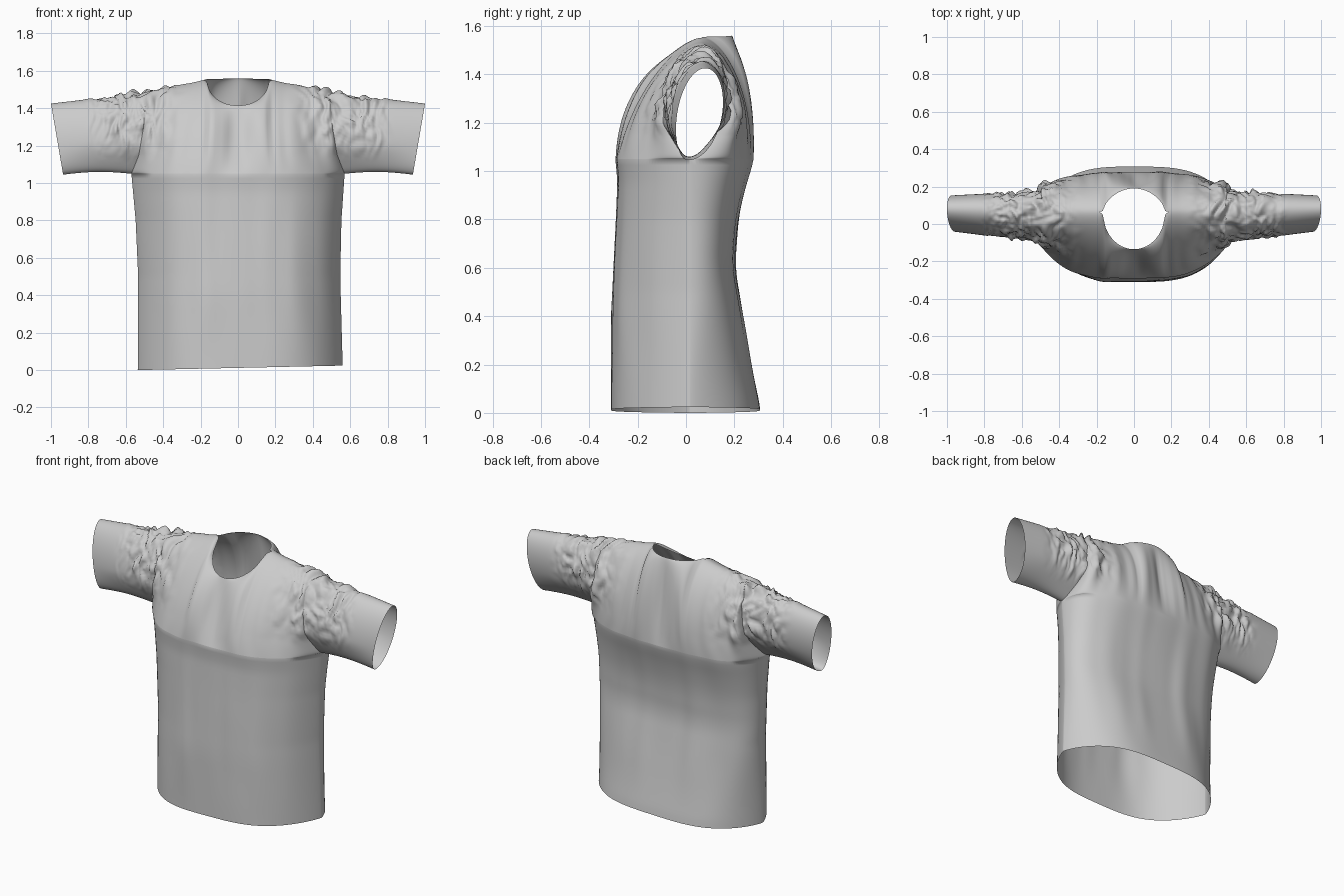
import bpy
import bmesh
import math
from mathutils import Vector, noise

if "Cube" in bpy.data.objects:
    bpy.data.objects.remove(bpy.data.objects["Cube"], do_unlink=True)

cloth = bpy.data.materials.new("grey cloth")
cloth.use_nodes = True
cloth.diffuse_color = (0.6, 0.6, 0.6, 1)
cloth.node_tree.nodes["Principled BSDF"].inputs["Base Color"].default_value = (0.6, 0.6, 0.6, 1)

HALF_COLS, LOW_ROWS, HIGH_ROWS, SLEEVE_RINGS = 45, 40, 40, 64
ARMPIT, SHOULDER, NECK = 1.05, 1.49, 0.168
SIDE_Y, RIDGE_Y = 0.015, 0.065

# Profiles by height: half width, and depth of front and back
WIDTH = [(0, .548), (.5, .54), (.8, .55), (1.05, .57), (1.15, .53), (1.3, .505), (1.49, .49)]
FRONT = [(0, -.31), (.4, -.31), (.8, -.29), (1.0, -.282), (1.05, -.297)]
BACK = [(0, .312), (.2, .27), (.4, .232), (.6, .198), (.8, .215), (.95, .25), (1.05, .285)]
# Shoulder line height by distance from the centre
RIDGE = [(0, 1.56), (.168, 1.555), (.25, 1.535), (.32, 1.525), (.4, 1.51), (.49, 1.49)]


def lookup(table, t):
    for (a, p), (b, q) in zip(table, table[1:]):
        if t <= b:
            return p + (q - p) * max(0, (t - a) / (b - a))
    return table[-1][1]


def soft_lookup(table, t):
    return sum(lookup(table, t + k * .02) for k in range(-3, 4)) / 7


def smooth(a, b, t):
    t = min(1, max(0, (t - a) / (b - a)))
    return t * t * (3 - 2 * t)


def crumple(p):
    """Sharp creases gathered around the shoulder and upper sleeve."""
    ax = abs(p.x)
    weight = smooth(.25, .52, ax) * (1 - smooth(.68, .84, ax)) * smooth(1.1, 1.32, p.z)
    if weight <= 0:
        return p
    out = Vector((0, p.y - .045, p.z - 1.27)).normalized()
    warp = p + noise.noise_vector(p * 7) * .07
    fold = abs(noise.noise(Vector((warp.x * 17, warp.y * 10, warp.z * 10))))
    fine = abs(noise.noise(warp * 28))
    return p + out * weight * (.05 * fold + .02 * fine - .019)


def hole_depth(phi, v):
    """Half depth of the armhole, an egg narrowing to the armpit."""
    return .135 * math.sin(phi) * (.6 + .4 * smooth(0, .4, v))


def armhole(phi, side):
    """Point on the seam shared by body and sleeve; phi runs from armpit to shoulder."""
    v = (1 - math.cos(phi)) / 2
    z = ARMPIT + (SHOULDER - ARMPIT) * v
    y = SIDE_Y + (RIDGE_Y - SIDE_Y) * v + hole_depth(phi, v)
    return Vector((side * lookup(WIDTH, z), y, z))


def low_point(u, t, table, sign):
    """Body below the armpits: a flattened tube, fuller behind, pinched at the side seams."""
    z = ARMPIT * t + (.012 + .012 * u) * (1 - t)
    power = .85 if sign < 0 else .75 - .3 * smooth(0, .6, z)
    bow = max(0, 1 - abs(u) ** 3.3) ** power
    y = SIDE_Y + (soft_lookup(table, z) - SIDE_Y) * bow
    fold = noise.noise(Vector((u * 4, sign * 3, z * 1.5)))
    y += .012 * fold * bow * smooth(0, .4, t) * smooth(0, .3, abs(u))
    return Vector((u * lookup(WIDTH, z) + .012 * (1 - t), y, z))


def high_point(u, phi, table, sign):
    """Chest and back, rising to the rounded shoulder line and neck opening."""
    v = max(0, min(1, (1 - math.cos(phi)) / 2))
    xt = abs(u) * .49
    top_z, top_y = lookup(RIDGE, xt), RIDGE_Y
    opening = math.sqrt(max(0, 1 - (xt / NECK) ** 2))
    if sign < 0:
        top_z -= .145 * opening
        top_y -= .2 * opening
    else:
        top_y += .125 * opening ** 1.3
    base = low_point(u, 1, table, sign)
    z = ARMPIT + (top_z - ARMPIT) * v
    x = u * lookup(WIDTH, ARMPIT + (SHOULDER - ARMPIT) * v)
    # full swell near the shoulder, turning into the armhole at the edge
    edge = smooth(.8, 1, abs(u))
    swell = (.085 if sign < 0 else .07) * smooth(0, .36, abs(u)) + (.01 if sign > 0 else 0)
    swell = swell * 2.6 * v * math.sqrt(1 - v) * (1 - edge) + hole_depth(phi, v) * edge
    y = base.y + (top_y - base.y) * v + sign * swell
    # soft pulls running down from the collar
    pull = noise.noise(Vector((u * 9, sign * 3, z * 1.2)))
    y += .05 * pull * v * (1 - v) * (1 - smooth(.6, .95, abs(u)))
    # centre seam behind
    if sign > 0:
        y -= .03 * math.exp(-(u / .03) ** 2) * v * (1 - v)
    return Vector((x, y, z))


def add_grid(bm, rows):
    verts = [[bm.verts.new(crumple(p)) for p in row] for row in rows]
    for a, b in zip(verts, verts[1:]):
        for i in range(len(a) - 1):
            bm.faces.new((a[i], a[i + 1], b[i + 1], b[i]))


def finish(bm, name):
    bmesh.ops.remove_doubles(bm, verts=bm.verts, dist=.0004)
    bmesh.ops.recalc_face_normals(bm, faces=bm.faces)
    mesh = bpy.data.meshes.new(name)
    bm.to_mesh(mesh)
    bm.free()
    mesh.materials.append(cloth)
    mesh.shade_smooth()
    obj = bpy.data.objects.new(name, mesh)
    bpy.context.collection.objects.link(obj)


# Body: front and back panels joined at the side and shoulder seams
bm = bmesh.new()
columns = [math.sin(math.pi / 2 * k / HALF_COLS) for k in range(-HALF_COLS, HALF_COLS + 1)]
angles = [math.pi * k / HIGH_ROWS for k in range(HIGH_ROWS + 1)]
for table, sign in ((FRONT, -1), (BACK, 1)):
    rows = [[low_point(u, r / LOW_ROWS, table, sign) for u in columns] for r in range(LOW_ROWS)]
    rows += [[high_point(u, phi, table, sign) for u in columns] for phi in angles]
    add_grid(bm, rows)
finish(bm, "shirt_body")

# Sleeves: tubes from the armhole to a slanted open cuff
for side, name in ((1, "left_sleeve"), (-1, "right_sleeve")):
    bm = bmesh.new()
    rows = []
    for r in range(SLEEVE_RINGS + 1):
        s = r / SLEEVE_RINGS
        ring = []
        for k in range(2 * HIGH_ROWS + 1):
            phi = math.pi * k / HIGH_ROWS
            v = max(0, (1 - math.cos(phi)) / 2)
            cuff_y = .01 + .07 * v ** .6 + .093 * math.sin(phi)
            cuff = Vector((side * (.935 + .065 * v), cuff_y, 1.045 + .38 * v))
            p = armhole(phi, side).lerp(cuff, s)
            p.z += (.012 - .014 * v) * math.sin(math.pi * s)
            ring.append(p)
        rows.append(ring)
    add_grid(bm, rows)
    finish(bm, name)
